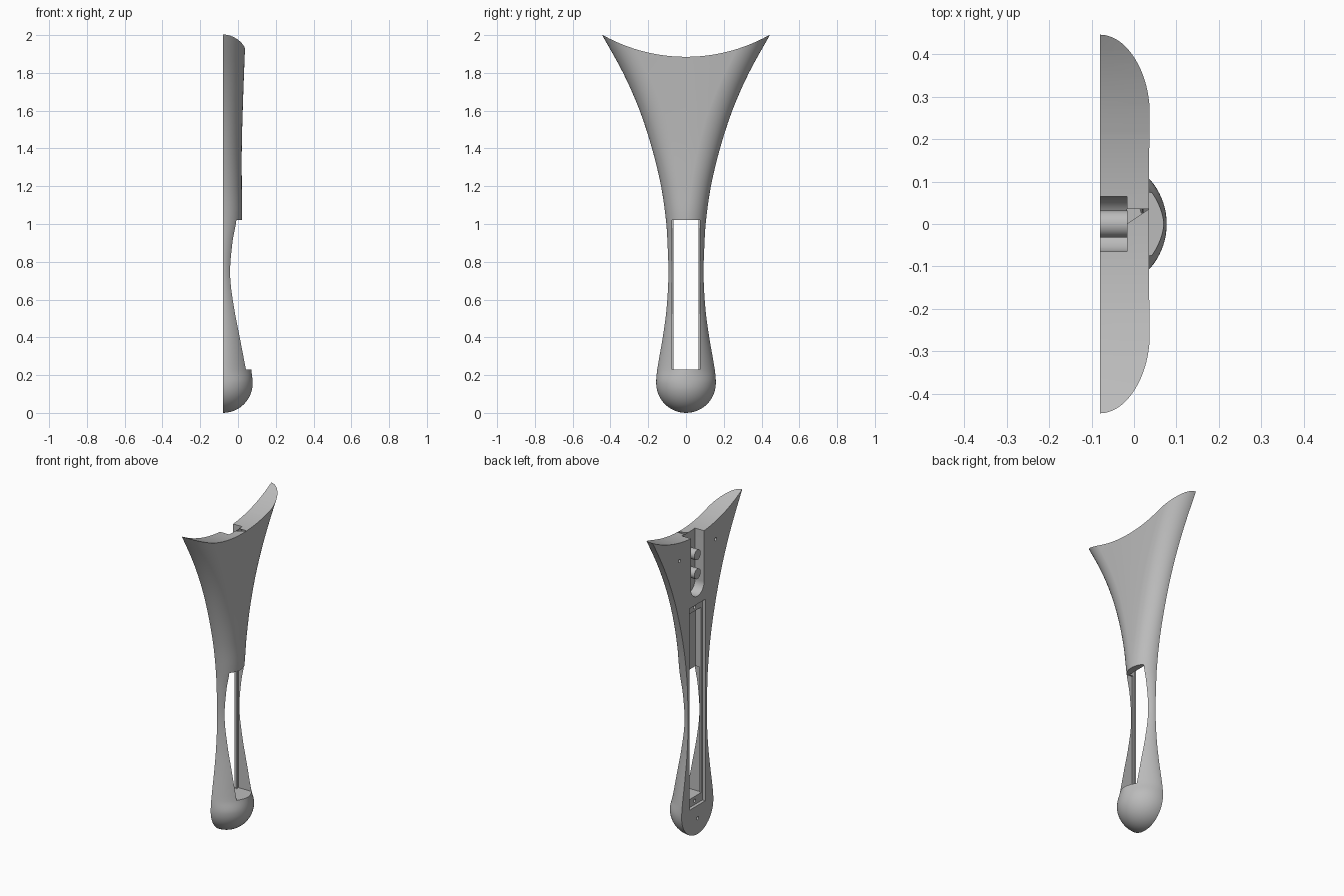
import bpy, bmesh, math

cube = bpy.data.objects.get("Cube")
if cube:
    bpy.data.objects.remove(cube, do_unlink=True)

grey = bpy.data.materials.new("plain_grey")
grey.use_nodes = True
colour = (0.5, 0.5, 0.5, 1)
grey.diffuse_color = colour
grey.node_tree.nodes["Principled BSDF"].inputs["Base Color"].default_value = colour

BACK = -0.08    # plane of the flat mating face
BULB = 0.158    # radius of the rounded foot


def make_object(name, bm):
    bmesh.ops.recalc_face_normals(bm, faces=bm.faces)
    mesh = bpy.data.meshes.new(name)
    bm.to_mesh(mesh)
    bm.free()
    mesh.materials.append(grey)
    obj = bpy.data.objects.new(name, mesh)
    bpy.context.collection.objects.link(obj)
    return obj


def prism(name, outline, x0, x1):
    """Extrude a (y, z) outline along x."""
    bm = bmesh.new()
    ends = [[bm.verts.new((x, y, z)) for y, z in outline] for x in (x0, x1)]
    for end in ends:
        bm.faces.new(end)
    count = len(outline)
    for i in range(count):
        j = (i + 1) % count
        bm.faces.new((ends[0][i], ends[0][j], ends[1][j], ends[1][i]))
    return make_object(name, bm)


def box(half, z0, z1):
    return [(-half, z0), (half, z0), (half, z1), (-half, z1)]


def arc(y, z, r, a0=0, a1=360, steps=24):
    angles = [math.radians(a0 + (a1 - a0) * i / steps) for i in range(steps + 1)]
    points = [(y + r * math.cos(a), z + r * math.sin(a)) for a in angles]
    return points[:-1] if a1 - a0 == 360 else points


# Handle sections: height, half width, depth, half width of flat, roundness
stations = [
    (0.158, 0.158, 0.157, 0, 2), (0.23, 0.152, 0.15, 0, 1.7),
    (0.4, 0.123, 0.123, 0, 1.7), (0.55, 0.103, 0.096, 0, 1.75),
    (0.73, 0.093, 0.07, 0, 1.8), (0.9, 0.098, 0.08, 0, 1.9),
    (1.02, 0.106, 0.1, 0, 2), (1.2, 0.132, 0.1, 0.02, 2),
    (1.4, 0.18, 0.1, 0.055, 2), (1.6, 0.245, 0.105, 0.11, 2),
    (1.8, 0.333, 0.112, 0.195, 2), (2.02, 0.455, 0.121, 0.31, 2),
]


def slope(i, k):
    a, b = stations[max(i - 1, 0)], stations[min(i + 1, len(stations) - 1)]
    return 0 if i == 0 else (b[k] - a[k]) / (b[0] - a[0])


def sections():
    for i in range(1, 12):
        a = math.radians(90 * i / 12)
        r = BULB * math.sin(a)
        yield BULB * (1 - math.cos(a)), r, r, 0, 2
    for i in range(len(stations) - 1):
        p, q = stations[i], stations[i + 1]
        h = q[0] - p[0]
        for s in range(6):
            t = s / 6
            row = [p[0] + h * t]
            for k in range(1, 5):
                row.append((2*t**3 - 3*t**2 + 1) * p[k] + (3*t**2 - 2*t**3) * q[k]
                           + h * ((t**3 - 2*t**2 + t) * slope(i, k)
                                  + (t**3 - t**2) * slope(i + 1, k)))
            yield row
    yield stations[-1]


# Lofted half shell with a flat back
bm = bmesh.new()
rings = []
STEPS = 40
for z, w, d, flat, n in sections():
    flat = max(flat, 0)
    ring = []
    for i in range(STEPS + 1):
        a = math.pi * i / STEPS
        c, s = math.cos(a), max(math.sin(a), 0)
        if i in (0, STEPS):
            s = 0
        side = 0 if i * 2 == STEPS else math.copysign(1, c)
        y = side * (flat + (w - flat) * abs(c) ** (2 / n))
        ring.append(bm.verts.new((BACK + d * s ** (2 / n), y, z)))
    rings.append(ring)
for low, high in zip(rings, rings[1:]):
    for i in range(STEPS + 1):
        j = (i + 1) % (STEPS + 1)
        bm.faces.new((low[i], low[j], high[j], high[i]))
bm.faces.new(rings[-1])
tip = bm.verts.new((BACK, 0, 0))
for i in range(STEPS + 1):
    bm.faces.new((rings[0][i], rings[0][(i + 1) % (STEPS + 1)], tip))
handle = make_object("handle_half", bm)

# Cutters: concave top, channel, recess, slots and screw holes
channel = [(0.065, 2.1), (-0.065, 2.1)] + arc(0, 1.565, 0.065, 180, 360.001)
cutters = [
    prism("top_cutter", arc(0, 2.785, 0.9, steps=160), -0.3, 0.3),
    prism("channel_cutter", channel, -0.2, -0.017),
    prism("recess_cutter", box(0.078, 0.18, 1.45), -0.2, -0.06),
    prism("pocket_cutter", box(0.065, 0.6, 1.4), -0.2, -0.022),
    prism("slot_cutter", box(0.065, 0.231, 1.019), -0.3, 0.3),
    prism("front_slot_cutter", box(0.074, 0.23, 1.02), -0.049, 0.3),
]
for y, z in ((0.18, 1.79), (-0.18, 1.79), (0, 0.1), (0, 0.205), (0, 1.425)):
    cutters.append(prism("hole_cutter", arc(y, z, 0.01, steps=16), -0.2, -0.035))

bpy.ops.object.select_all(action="DESELECT")
bpy.context.view_layer.objects.active = handle
handle.select_set(True)
for cutter in cutters:
    cutter.hide_render = True
    mod = handle.modifiers.new(cutter.name, "BOOLEAN")
    mod.operation = "DIFFERENCE"
    mod.solver = "EXACT"
    mod.object = cutter
    bpy.ops.object.modifier_apply(modifier=mod.name)
    bpy.data.objects.remove(cutter, do_unlink=True)

# Locating pegs in the channel
pegs = [prism(f"{place}_peg", arc(0, z, 0.032), BACK, -0.015)
        for place, z in (("upper", 1.76), ("lower", 1.64))]

for obj in [handle] + pegs:
    bpy.ops.object.select_all(action="DESELECT")
    obj.select_set(True)
    bpy.context.view_layer.objects.active = obj
    bpy.ops.object.shade_smooth_by_angle(angle=math.radians(30))
